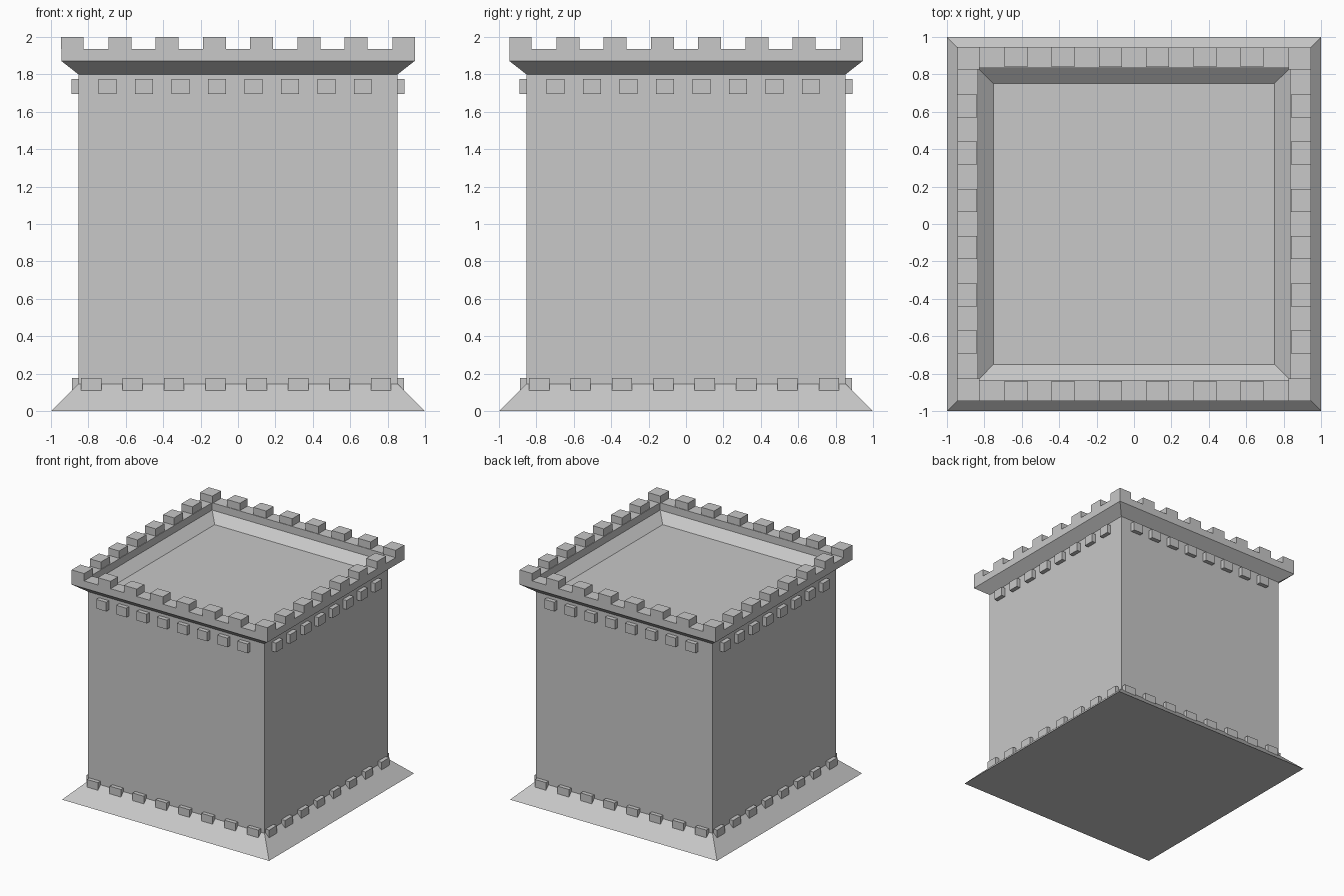
import bpy, bmesh
from math import pi
from mathutils import Matrix, Vector

cube = bpy.data.objects.get("Cube")
if cube:
    bpy.data.objects.remove(cube, do_unlink=True)

stone = bpy.data.materials.new("grey_stone")
stone.use_nodes = True
colour = (0.58, 0.58, 0.58, 1)
stone.diffuse_color = colour
stone.node_tree.nodes["Principled BSDF"].inputs["Base Color"].default_value = colour


def finish(bm, name):
    bmesh.ops.recalc_face_normals(bm, faces=bm.faces)
    mesh = bpy.data.meshes.new(name)
    bm.to_mesh(mesh)
    bm.free()
    mesh.materials.append(stone)
    obj = bpy.data.objects.new(name, mesh)
    bpy.context.collection.objects.link(obj)


def add_box(bm, lo, hi, turn):
    lo, hi = Vector(lo), Vector(hi)
    place = Matrix.Translation((lo + hi) / 2) @ Matrix.Diagonal((*(hi - lo), 1))
    bmesh.ops.create_cube(bm, size=1, matrix=turn @ place)


def block_rows(name, centres, width, outer, inner, z0, z1):
    """Repeat a row of blocks along all four sides."""
    bm = bmesh.new()
    for side in range(4):
        turn = Matrix.Rotation(side * pi / 2, 4, 'Z')
        for x in centres:
            add_box(bm, (x - width / 2, -outer, z0), (x + width / 2, -inner, z1), turn)
    return bm


# Tower shell: square rings from the skirt up, over the rim and down to the roof floor
profile = [(1, 0), (0.853, 0.145), (0.853, 1.8), (0.945, 1.872), (0.945, 1.936),
           (0.835, 1.936), (0.835, 1.872), (0.75, 1.8)]
bm = bmesh.new()
rings = [[bm.verts.new((sx * r, sy * r, z)) for sx, sy in ((-1, -1), (1, -1), (1, 1), (-1, 1))]
         for r, z in profile]
for low, high in zip(rings, rings[1:]):
    for i in range(4):
        j = (i + 1) % 4
        bm.faces.new((low[i], low[j], high[j], high[i]))
bm.faces.new(rings[0])
bm.faces.new(rings[-1])
finish(bm, "tower_walls")

# Battlements: six per side plus a corner block
bm = block_rows("battlements", [(i - 2.5) * 0.2525 for i in range(6)],
                0.123, 0.945, 0.84, 1.936, 2)
for side in range(4):
    add_box(bm, (0.825, 0.825, 1.936), (0.945, 0.945, 2), Matrix.Rotation(side * pi / 2, 4, 'Z'))
finish(bm, "battlements")

# Projecting stones under the cornice
finish(block_rows("cornice_stones", [-0.698 + i * 0.195 for i in range(8)],
                  0.096, 0.89, 0.84, 1.695, 1.775), "cornice_stones")

# Projecting stones at the foot of the walls
finish(block_rows("base_stones", [-0.785 + i * 0.2214 for i in range(8)],
                  0.108, 0.888, 0.84, 0.11, 0.177), "base_stones")
